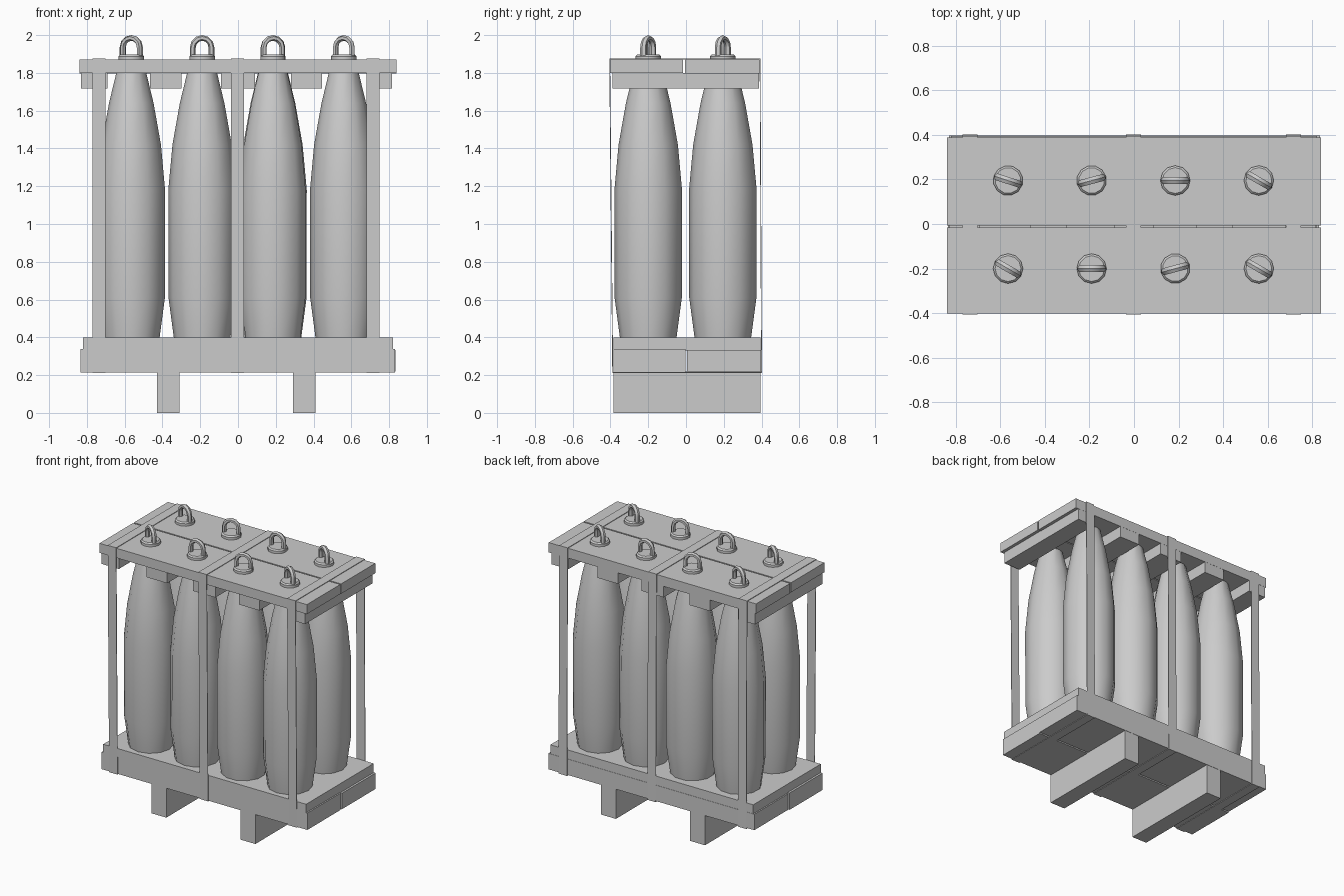
import bpy
import bmesh
from math import pi, sin, cos, radians

if "Cube" in bpy.data.objects:
    bpy.data.objects.remove(bpy.data.objects["Cube"], do_unlink=True)

grey = bpy.data.materials.new("plain_grey")
grey.use_nodes = True
grey.diffuse_color = (0.6, 0.6, 0.6, 1)
grey.node_tree.nodes["Principled BSDF"].inputs["Base Color"].default_value = (0.6, 0.6, 0.6, 1)


def finish(name, bm):
    bmesh.ops.recalc_face_normals(bm, faces=bm.faces)
    mesh = bpy.data.meshes.new(name)
    bm.to_mesh(mesh)
    bm.free()
    mesh.materials.append(grey)
    obj = bpy.data.objects.new(name, mesh)
    bpy.context.collection.objects.link(obj)
    return obj


def box(name, x, y, z):
    """Box from (min, max) pairs."""
    bm = bmesh.new()
    bmesh.ops.create_cube(bm, size=1)
    for v in bm.verts:
        for i, (lo, hi) in enumerate((x, y, z)):
            v.co[i] = (lo + hi) / 2 + v.co[i] * (hi - lo)
    return finish(name, bm)


def lathe(name, profile, sides, turn):
    """Closed solid turned around z from (radius, height) points."""
    bm = bmesh.new()
    rings = [[bm.verts.new((r * cos(turn + 2 * pi * i / sides),
                            r * sin(turn + 2 * pi * i / sides), z))
              for i in range(sides)] for r, z in profile]
    for a, b in zip(rings, rings[1:]):
        for i in range(sides):
            j = (i + 1) % sides
            bm.faces.new((a[i], a[j], b[j], b[i]))
    bm.faces.new(rings[0])
    bm.faces.new(rings[-1])
    return finish(name, bm)


def smooth(obj, angle):
    bpy.ops.object.select_all(action="DESELECT")
    obj.select_set(True)
    bpy.context.view_layer.objects.active = obj
    bpy.ops.object.shade_smooth_by_angle(angle=radians(angle))


def lifting_eye(name, x, y, turn):
    """Bent rod arch standing on the plug."""
    bm = bmesh.new()
    path = [(0.05, 1.88, 0)]
    path += [(0.05 * cos(a), 1.935 + 0.05 * sin(a), a) for a in (pi * k / 6 for k in range(7))]
    path += [(-0.05, 1.88, pi)]
    rings = []
    for px, pz, a in path:
        ring = []
        for k in range(6):
            t = pi * k / 3
            out, side = 0.015 * cos(t), 0.018 * sin(t)
            lx = px + out * cos(a)
            ring.append(bm.verts.new((x + lx * cos(turn) - side * sin(turn),
                                      y + lx * sin(turn) + side * cos(turn),
                                      pz + out * sin(a))))
        rings.append(ring)
    for a, b in zip(rings, rings[1:]):
        for k in range(6):
            j = (k + 1) % 6
            bm.faces.new((a[k], a[j], b[j], b[k]))
    bm.faces.new(rings[0])
    bm.faces.new(rings[-1])
    return finish(name, bm)


# Pallet base: skids, two lower planks and a tray board
box("left_skid", (0.29, 0.41), (-0.385, 0.395), (0, 0.22))
box("right_skid", (-0.43, -0.31), (-0.385, 0.395), (0, 0.22))
box("front_base_plank", (-0.835, 0.83), (-0.385, -0.002), (0.215, 0.338))
box("back_base_plank", (-0.83, 0.835), (0.006, 0.397), (0.218, 0.334))
box("tray_board", (-0.82, 0.82), (-0.385, 0.395), (0.33, 0.4))

# Lid: two boards over five battens
box("front_lid_board", (-0.838, 0.838), (-0.402, -0.016), (1.8, 1.87))
box("back_lid_board", (-0.838, 0.838), (-0.006, 0.388), (1.798, 1.87))
for i, (lo, hi) in enumerate(((-0.83, -0.69), (-0.465, -0.3), (-0.09, 0.09),
                              (0.28, 0.445), (0.68, 0.815))):
    box(f"lid_batten_{i + 1}", (lo, hi), (-0.39, 0.387), (1.717, 1.8))

# Thin straps looping around the whole stack
loop = ((-0.404, 1.873), (0.392, 1.873), (0.4, 0.214), (-0.388, 0.214))
for name, cx in (("right_strap", -0.735), ("middle_strap", -0.003), ("left_strap", 0.715)):
    bm = bmesh.new()
    edges = [[bm.verts.new((cx + s * 0.034, y, z)) for s in (-1, 1)] for y, z in loop]
    for i in range(4):
        a, b = edges[i], edges[(i + 1) % 4]
        bm.faces.new((a[0], a[1], b[1], b[0]))
    strap = finish(name, bm)
    mod = strap.modifiers.new("thickness", "SOLIDIFY")
    mod.thickness = 0.006
    mod.offset = 0

# Eight tapered shells with plugs and lifting eyes
shell = ((0.15, 0.4), (0.178, 0.61), (0.179, 1.18), (0.157, 1.42), (0.118, 1.64), (0.072, 1.83))
plug = ((0.067, 1.83), (0.067, 1.888), (0.058, 1.897))
columns = (-0.565, -0.19, 0.185, 0.56)
rows = (("front", -0.2, (-30, 0, 15, -30)), ("back", 0.195, (-18, 15, 0, -30)))
for row, y, turns in rows:
    for i, (x, deg) in enumerate(zip(columns, turns)):
        turn = radians(deg)
        body = lathe(f"{row}_shell_{i + 1}", shell, 12, turn)
        cap = lathe(f"{row}_plug_{i + 1}", plug, 12, turn)
        for obj in (body, cap):
            obj.location = (x, y, 0)
        smooth(body, 32)
        smooth(cap, 32)
        smooth(lifting_eye(f"{row}_lifting_eye_{i + 1}", x, y, turn), 32)
